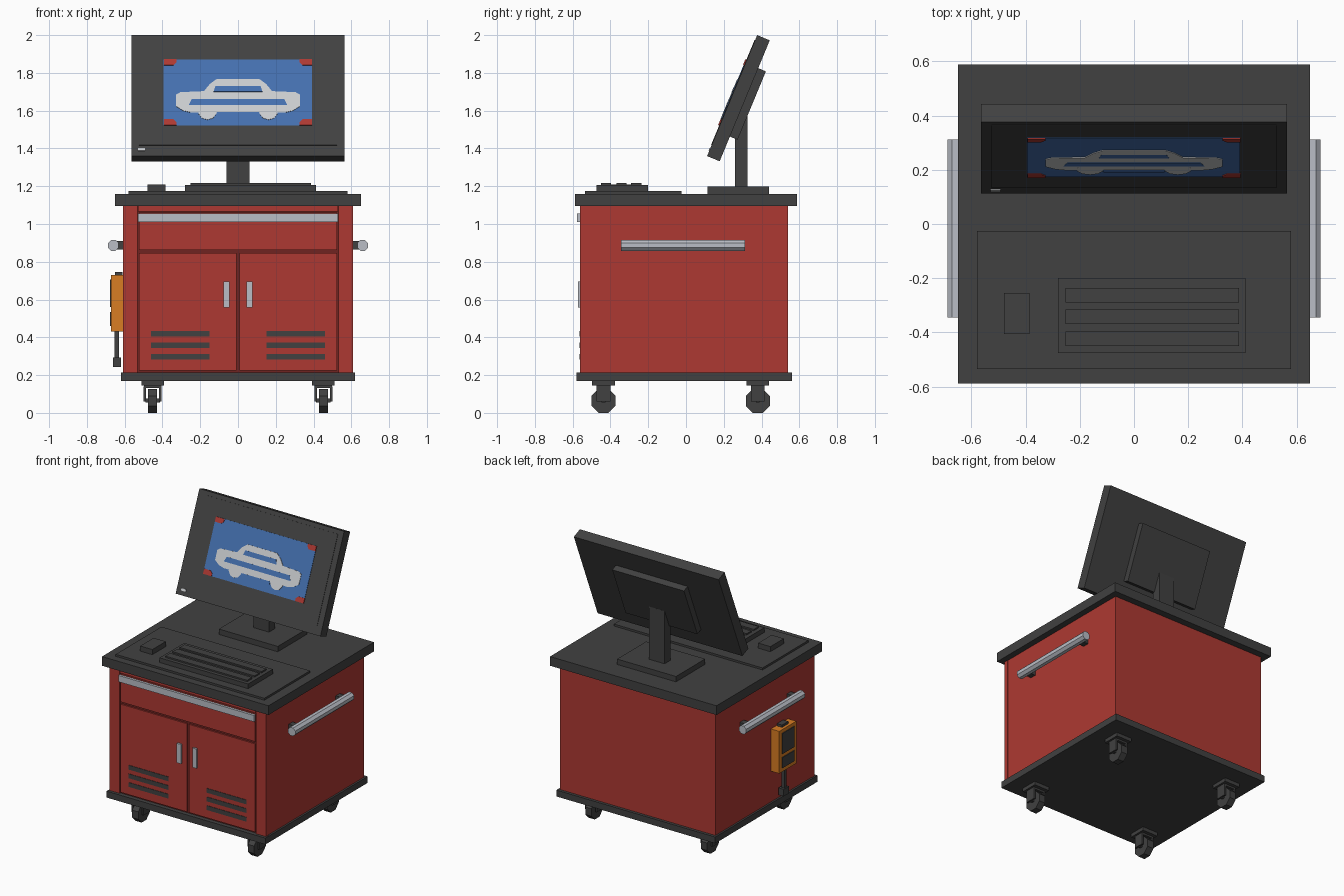
import bpy, math
from mathutils import Matrix, Vector

if "Cube" in bpy.data.objects:
    bpy.data.objects.remove(bpy.data.objects["Cube"], do_unlink=True)


def material(name, *rgb):
    """Flat material from 0-255 display values, converted to linear."""
    lin = [((c / 255 + 0.055) / 1.055) ** 2.4 for c in rgb] + [1]
    m = bpy.data.materials.new(name)
    m.use_nodes = True
    m.diffuse_color = lin
    m.node_tree.nodes["Principled BSDF"].inputs["Base Color"].default_value = lin
    return m


DARK = material("charcoal", 65, 65, 65)
RED = material("cabinet red", 174, 57, 50)
GAP = material("gap dark red", 112, 36, 33)
SILVER = material("silver", 186, 190, 198)
BLUE = material("screen blue", 68, 112, 175)
LIGHT = material("light grey", 202, 204, 206)
ORANGE = material("orange", 216, 125, 35)

IDENT = Matrix.Identity(4)


def prism(name, mat, pts, y0, y1, M=IDENT):
    """Extrude an x-z outline (counter-clockwise from the front) from y0 to y1."""
    n = len(pts)
    verts = [M @ Vector((x, y, z)) for y in (y0, y1) for x, z in pts]
    faces = [list(range(n)), list(range(2 * n - 1, n - 1, -1))]
    for i in range(n):
        j = (i + 1) % n
        faces.append([j, i, i + n, j + n])
    mesh = bpy.data.meshes.new(name)
    mesh.from_pydata(verts, [], faces)
    mesh.materials.append(mat)
    ob = bpy.data.objects.new(name, mesh)
    bpy.context.collection.objects.link(ob)
    return ob


def box(name, mat, x, y, z, M=IDENT):
    pts = [(x[0], z[0]), (x[1], z[0]), (x[1], z[1]), (x[0], z[1])]
    return prism(name, mat, pts, y[0], y[1], M)


def ngon(cx, cz, r, sides=8):
    """Regular outline standing on a flat side."""
    a = 2 * math.pi / sides
    return [(cx + r * math.cos((i + .5) * a), cz + r * math.sin((i + .5) * a))
            for i in range(sides)]


def span(c, half):
    return (c - half, c + half)


def mirrored(s, a, b):
    return tuple(sorted((s * a, s * b)))


# Cabinet shell, base and worktop
box("base_plate", DARK, (-.62, .62), (-.58, .56), (.17, .215))
box("cabinet_body", RED, (-.607, .607), (-.53, .54), (.215, 1.095))
box("worktop", DARK, (-.65, .65), (-.588, .588), (1.095, 1.16))

# Front: recessed gap panel, frame, drawer and doors
box("gap_panel", GAP, (-.54, .54), (-.55, -.53), (.215, 1.095))
box("top_rail", RED, (-.53, .53), (-.56, -.53), (1.065, 1.095))
box("drawer_front", RED, (-.525, .525), (-.56, -.53), (.863, 1.06))
box("drawer_handle", SILVER, (-.53, .53), (-.577, -.56), (1.01, 1.055))
for s, side in ((1, "left"), (-1, "right")):
    box(side + "_front_column", RED, mirrored(s, .533, .61), (-.56, -.53), (.215, 1.095))
    box(side + "_door", RED, mirrored(s, .008, .525), (-.56, -.53), (.225, .847))
    box(side + "_door_handle", SILVER, mirrored(s, .045, .077), (-.573, -.56), (.558, .695))
    for i in range(3):
        box(side + "_door_vent", DARK, mirrored(s, .15, .46), (-.563, -.56),
            span(.297 + .061 * i, .0155))

    # Side push bar on two posts
    prism(side + "_push_bar", SILVER, ngon(s * .66, .887, .031), -.345, .312)
    for y in (-.28, .245):
        box(side + "_push_bar_post", DARK, mirrored(s, .605, .645), span(y, .022), (.865, .909))

    # Casters
    for cy, end in ((-.437, "front"), (.38, "back")):
        name = side + "_" + end + "_caster_"
        cx = s * .452
        box(name + "plate", DARK, span(cx, .06), span(cy, .06), (.145, .17))
        box(name + "neck", DARK, span(cx, .046), span(cy, .036), (.132, .145))
        for f in (-1, 1):
            box(name + "fork", DARK, span(cx + f * .041, .006), span(cy, .036), (.06, .14))
        box(name + "axle", DARK, span(cx, .038), span(cy, .01), (.055, .075))
        turn = Matrix.Translation((cx, cy, 0)) @ Matrix.Rotation(math.pi / 2, 4, "Z")
        prism(name + "wheel", DARK, ngon(0, .0635, .0687), -.024, .024, turn)

# Desk mat, keyboard and mouse
box("desk_mat", DARK, (-.58, .58), (-.535, -.025), (1.16, 1.174))
box("keyboard", DARK, (-.28, .412), (-.475, -.2), (1.174, 1.207))
for y in (-.423, -.342, -.263):
    box("key_row", DARK, (-.252, .387), span(y, .027), (1.207, 1.217))
box("mouse", DARK, (-.48, -.385), (-.405, -.255), (1.174, 1.21))

# Monitor stand
box("stand_foot", DARK, (-.23, .23), (.115, .44), (1.16, 1.198))
box("stand_post", DARK, (-.06, .06), (.26, .325), (1.198, 1.57))

# Tilted monitor, built upright around its own centre
TILT = Matrix.Translation((0, .2775, 1.666)) @ Matrix.Rotation(math.radians(-22.5), 4, "X")
box("monitor_case", DARK, (-.565, .565), (-.036, .036), (-.3465, .3465), TILT)
box("monitor_mount", DARK, (-.28, .28), (.036, .08), (-.205, .187), TILT)


def decal(name, mat, pts, layer):
    front = -.036 - .003 * layer
    prism(name, mat, pts, front, -.036, TILT)


def rect(x0, x1, z0, z1):
    return [(x0, z0), (x1, z0), (x1, z1), (x0, z1)]


decal("screen_panel", DARK, rect(-.525, .525, -.285, .318), 1)
decal("screen_picture", BLUE, rect(-.394, .391, -.173, .205), 2)
decal("power_light", LIGHT, rect(-.53, -.492, -.317, -.302), 1.5)

# Red corner markers with a clipped inner corner
for sx in (-1, 1):
    for top in (True, False):
        z, d = (.205, -1) if top else (-.173, 1)
        pts = [(0, 0), (.066, 0), (.066, .018), (.05, .034), (0, .034)]
        pts = [(sx * (.392 - x), z + d * h) for x, h in pts]
        if sx * d > 0:
            pts.reverse()
        pts.reverse()
        decal("corner_marker", RED, pts, 3)

# Vehicle pictogram: half outline mirrored, with windows and stripe on top
half = [(.29, -.09), (.327, -.065), (.327, .003), (.305, .016), (.18, .022),
        (.15, .062), (.115, .09)]
outline = [(.25, -.1)] + half + [(-x, z) for x, z in reversed(half)] + [(-.25, -.1)]
decal("vehicle_body", LIGHT, outline, 3)
decal("vehicle_window", BLUE, [(-.13, .018), (.13, .018), (.12, .05), (-.12, .05)], 3.3)
decal("vehicle_stripe", BLUE, [(-.26, -.058), (.26, -.058), (.245, -.024), (-.245, -.024)], 3.3)
for s in (-1, 1):
    decal("vehicle_wheel", LIGHT, ngon(s * .162, -.092, .05, 10), 3.1)
decal("vehicle_underside_gap", BLUE, rect(-.112, .112, -.12, -.098), 3.3)

# Handheld tester hanging on the right side
box("tester_body", ORANGE, (-.672, -.607), (-.27, -.08), (.432, .73))
box("tester_screen", DARK, (-.677, -.672), (-.245, -.11), (.56, .705))
box("tester_keypad", DARK, (-.677, -.672), (-.245, -.11), (.46, .535))
box("tester_hook", DARK, (-.652, -.612), (-.21, -.14), (.73, .746))
box("tester_cable", DARK, (-.653, -.63), (-.187, -.163), (.28, .432))
box("tester_plug", DARK, (-.661, -.62), (-.205, -.145), (.243, .293))
